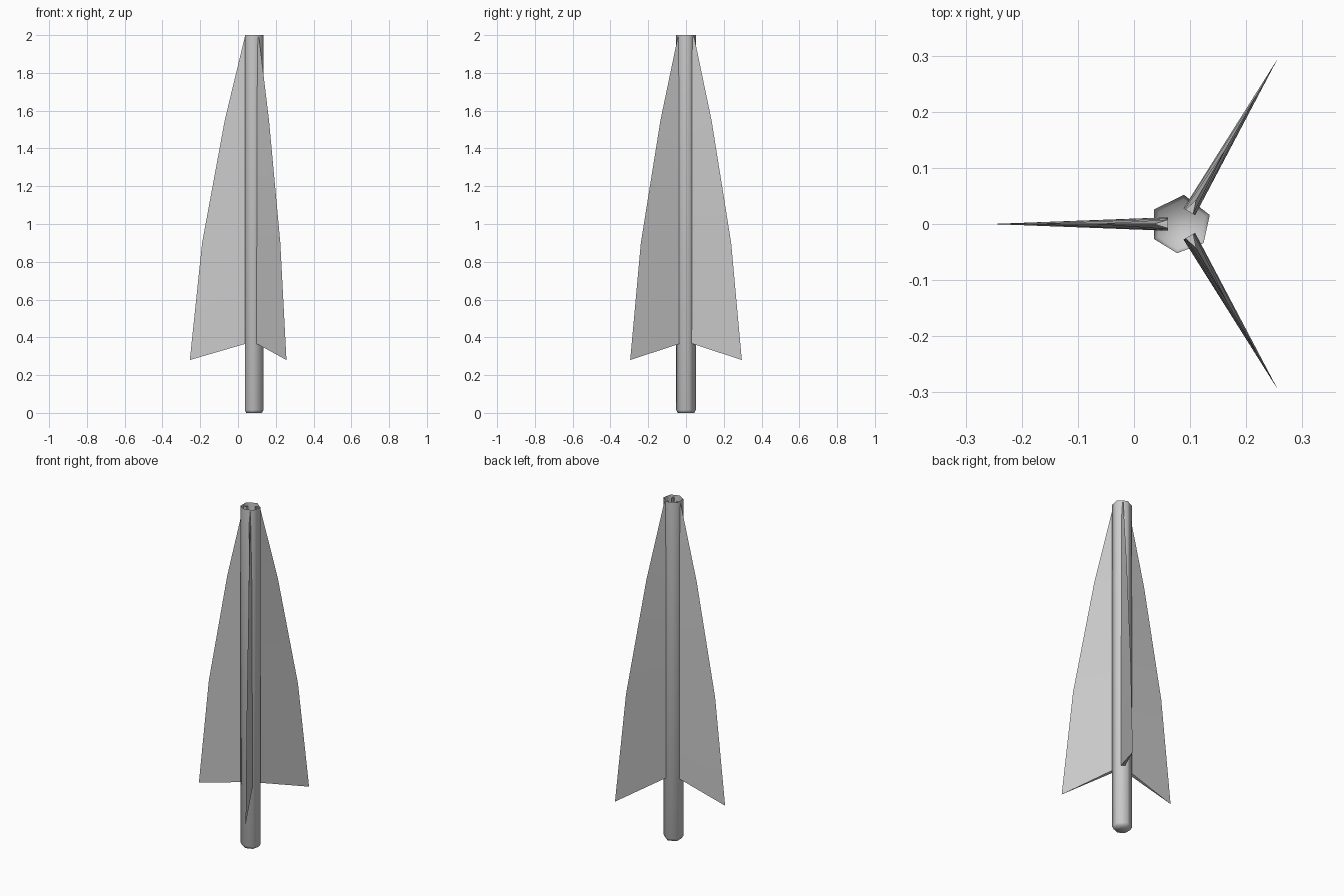
import bpy, bmesh
from math import cos, sin, pi
from mathutils import Matrix, Vector

if "Cube" in bpy.data.objects:
    bpy.data.objects.remove(bpy.data.objects["Cube"])

CX = 0.086  # shaft axis


def finish(bm, name, angle):
    bmesh.ops.recalc_face_normals(bm, faces=bm.faces)
    mesh = bpy.data.meshes.new(name)
    bm.to_mesh(mesh)
    bm.free()
    ob = bpy.data.objects.new(name, mesh)
    bpy.context.collection.objects.link(ob)
    bpy.ops.object.select_all(action='DESELECT')
    ob.select_set(True)
    bpy.context.view_layer.objects.active = ob
    bpy.ops.object.shade_smooth_by_angle(angle=angle)
    return ob


# shaft: six-sided tube, open at the top, rounded closed foot
section = [(0.036, 0.026), (0.036, -0.027), (0.077, -0.052),
           (0.124, -0.034), (0.135, 0.016), (0.089, 0.052)]
bm = bmesh.new()
rings = []
for z, s in [(0, 0.85), (0.015, 1), (2, 1)]:
    rings.append([bm.verts.new((CX + (x - CX) * s, y * s, z)) for x, y in section])
for a, b in zip(rings, rings[1:]):
    for i in range(6):
        j = (i + 1) % 6
        bm.faces.new((a[i], a[j], b[j], b[i]))
bm.faces.new(rings[0][::-1])
finish(bm, "shaft", 1.2)

# vanes: wedge-shaped, thick at the root and sharp along the outer edge
# (outer radius, outer height, root height, root half thickness)
stations = [(0.341, 0.28, 0.372, 0.012), (0.276, 0.90, 0.90, 0.011),
            (0.156, 1.55, 1.55, 0.0095), (0.05, 1.99, 1.99, 0.008)]
ROOT = 0.025
for k, ang in enumerate((pi, pi / 3, -pi / 3)):
    bm = bmesh.new()
    rows = [(bm.verts.new((ROOT, t, rz)), bm.verts.new((r, 0, z)),
             bm.verts.new((ROOT, -t, rz))) for r, z, rz, t in stations]
    for a, b in zip(rows, rows[1:]):
        bm.faces.new((a[0], a[1], b[1], b[0]))
        bm.faces.new((a[1], a[2], b[2], b[1]))
    bm.faces.new(rows[0])
    bm.faces.new(rows[-1][::-1])
    bm.transform(Matrix.Translation((CX, 0, 0)) @ Matrix.Rotation(ang, 4, 'Z'))
    finish(bm, f"vane_{k + 1}", 0.4)
